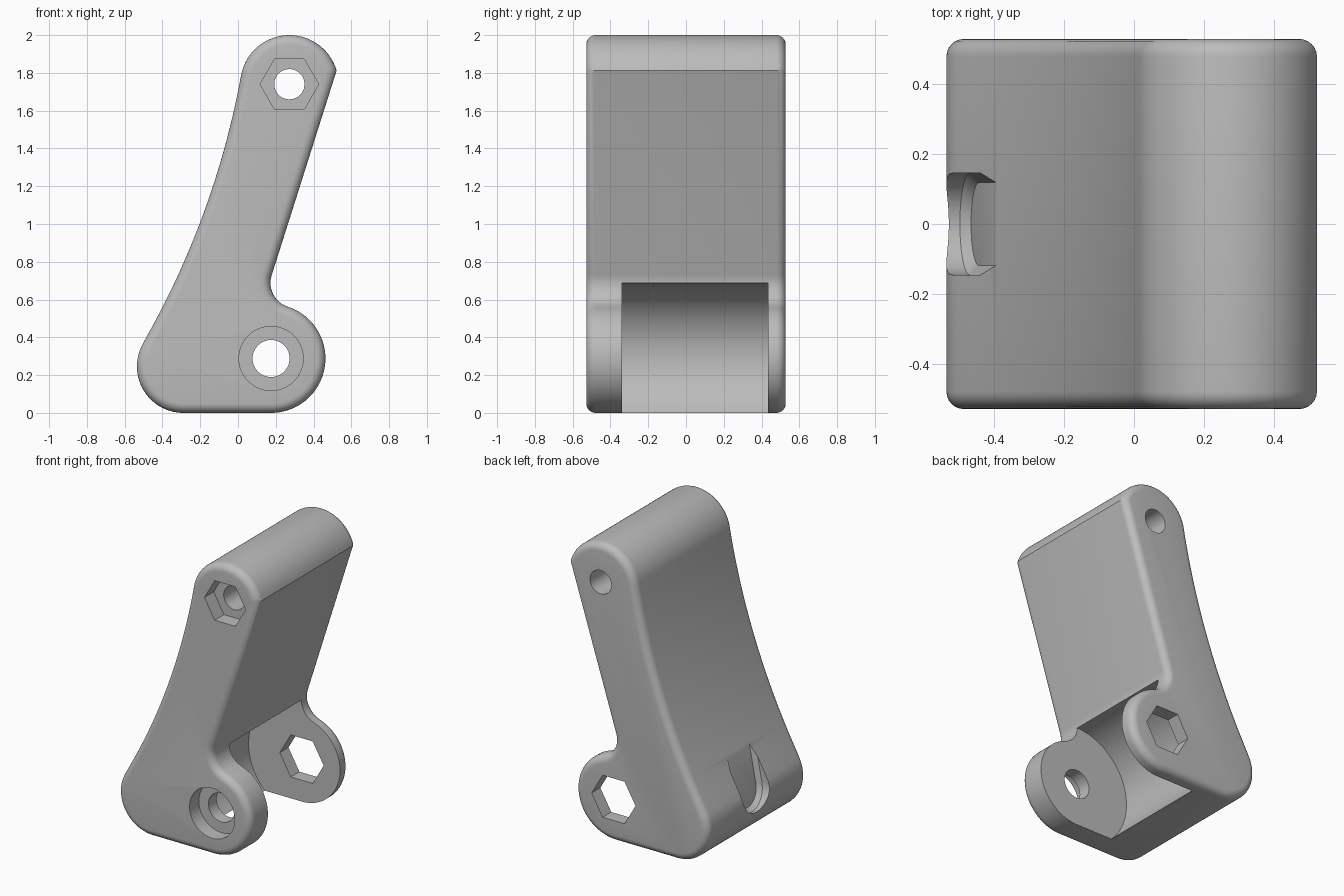
import bpy, bmesh
from math import sin, cos, radians, pi, hypot, atan2
from mathutils import Matrix, Vector

if "Cube" in bpy.data.objects:
    bpy.data.objects.remove(bpy.data.objects["Cube"], do_unlink=True)

HALF = 0.528                 # half of the width along y
UPPER = (0.272, 1.74)        # upper bolt axis (x, z)
LOWER = (0.175, 0.288)       # lower pivot axis (x, z)

grey = bpy.data.materials.new("plain grey")
grey.use_nodes = True
grey.diffuse_color = (0.5, 0.5, 0.5, 1)
grey.node_tree.nodes["Principled BSDF"].inputs["Base Color"].default_value = (0.5, 0.5, 0.5, 1)


def arc(centre, r, start, end, n):
    """Points on an arc, angles in degrees from +x towards +z."""
    angles = [radians(start + (end - start) * i / n) for i in range(n + 1)]
    return [(centre[0] + r * cos(a), centre[1] + r * sin(a)) for a in angles]


def make_object(name, bm):
    bmesh.ops.recalc_face_normals(bm, faces=bm.faces)
    mesh = bpy.data.meshes.new(name)
    bm.to_mesh(mesh)
    bm.free()
    obj = bpy.data.objects.new(name, mesh)
    bpy.context.collection.objects.link(obj)
    return obj


def rod(name, axis, r, y0, y1, sides=64):
    """Cylinder or prism along y, with corners on the x axis."""
    bm = bmesh.new()
    place = Matrix.Translation((axis[0], (y0 + y1) / 2, axis[1]))
    turn = Matrix.Rotation(pi / 2, 4, 'X') @ Matrix.Rotation(pi / 2, 4, 'Z')
    bmesh.ops.create_cone(bm, cap_ends=True, segments=sides, radius1=r, radius2=r,
                          depth=y1 - y0, matrix=place @ turn)
    return make_object(name, bm)


# Side profile, counter-clockwise from the bottom
outline = arc(LOWER, 0.288, -90, 72, 36)
outline += arc((0.304, 0.688), 0.132, 252, 162, 16)
outline += arc(UPPER, 0.26, 16, 170, 36)
# long hollow curve between the upper and lower rounds
a, b = Vector(outline[-1]), Vector((-0.503, 0.37))
chord = b - a
turn = radians(19.5)
radius = chord.length / (2 * sin(turn / 2))
side = Vector((chord.y, -chord.x)).normalized()
hub = (a + b) / 2 + side * radius * cos(turn / 2)
first = atan2(a.y - hub.y, a.x - hub.x)
last = atan2(b.y - hub.y, b.x - hub.x)
if last - first > pi:
    last -= 2 * pi
if last - first < -pi:
    last += 2 * pi
outline += arc(hub, radius, first * 180 / pi, last * 180 / pi, 32)[1:-1]
outline += arc((-0.289, 0.246), 0.246, 150.5, 270, 28)

# Bracket body with rounded front and back rims
bm = bmesh.new()
base = bm.faces.new([bm.verts.new((x, -HALF, z)) for x, z in outline])
grown = bmesh.ops.extrude_face_region(bm, geom=[base], use_keep_orig=True)
moved = [v for v in grown["geom"] if isinstance(v, bmesh.types.BMVert)]
bmesh.ops.translate(bm, verts=moved, vec=(0, 2 * HALF, 0))
bmesh.ops.recalc_face_normals(bm, faces=bm.faces)
rims = [e for e in bm.edges if abs(e.verts[0].co.y - e.verts[1].co.y) < 0.001]
bmesh.ops.bevel(bm, geom=rims, offset=0.05, offset_type='OFFSET', segments=6,
                profile=0.5, affect='EDGES', clamp_overlap=False)
body = make_object("bracket_body", bm)

# Cutters: fork gap, bolt holes, nut pockets and counterbore
cutters = [
    rod("fork_gap", LOWER, 0.4, -0.34, 0.435, 96),
    rod("upper_hole", UPPER, 0.08, -0.7, 0.7, 48),
    rod("upper_nut_pocket", UPPER, 0.155, -0.7, -HALF + 0.1, 6),
    rod("lower_hole", LOWER, 0.098, -0.7, 0, 48),
    rod("lower_counterbore", LOWER, 0.17, -0.7, -HALF + 0.1),
    rod("lower_nut_hole", LOWER, 0.165, 0.2, 0.7, 6),
]

# Round-bottomed notch with a chamfered floor in the hollow side
up = Vector((0.19, 0, 0.982))
out = Vector((-0.982, 0, 0.19))
centre = Vector((-0.395, 0, 0.565)) - up * 0.25
bm = bmesh.new()
for r, depth in ((0.118, 0), (0.145, 0.027), (0.145, 0.4)):
    shape = arc((0, 0), r, 180, 360, 24) + [(r, 0.6), (-r, 0.6)]
    for y, t in shape:
        bm.verts.new(centre + up * t + out * depth + Vector((0, y, 0)))
bmesh.ops.convex_hull(bm, input=bm.verts)
bmesh.ops.dissolve_limit(bm, angle_limit=0.01, verts=bm.verts, edges=bm.edges)
cutters.append(make_object("side_notch", bm))

# Cut and clean up
bpy.ops.object.select_all(action='DESELECT')
body.select_set(True)
bpy.context.view_layer.objects.active = body
for cutter in cutters:
    cutter.hide_render = True
    mod = body.modifiers.new(cutter.name, 'BOOLEAN')
    mod.operation = 'DIFFERENCE'
    mod.solver = 'EXACT'
    mod.object = cutter
    bpy.ops.object.modifier_apply(modifier=mod.name)
    bpy.data.objects.remove(cutter, do_unlink=True)

body.data.materials.clear()
body.data.materials.append(grey)
bpy.ops.object.shade_smooth_by_angle(angle=radians(30))
